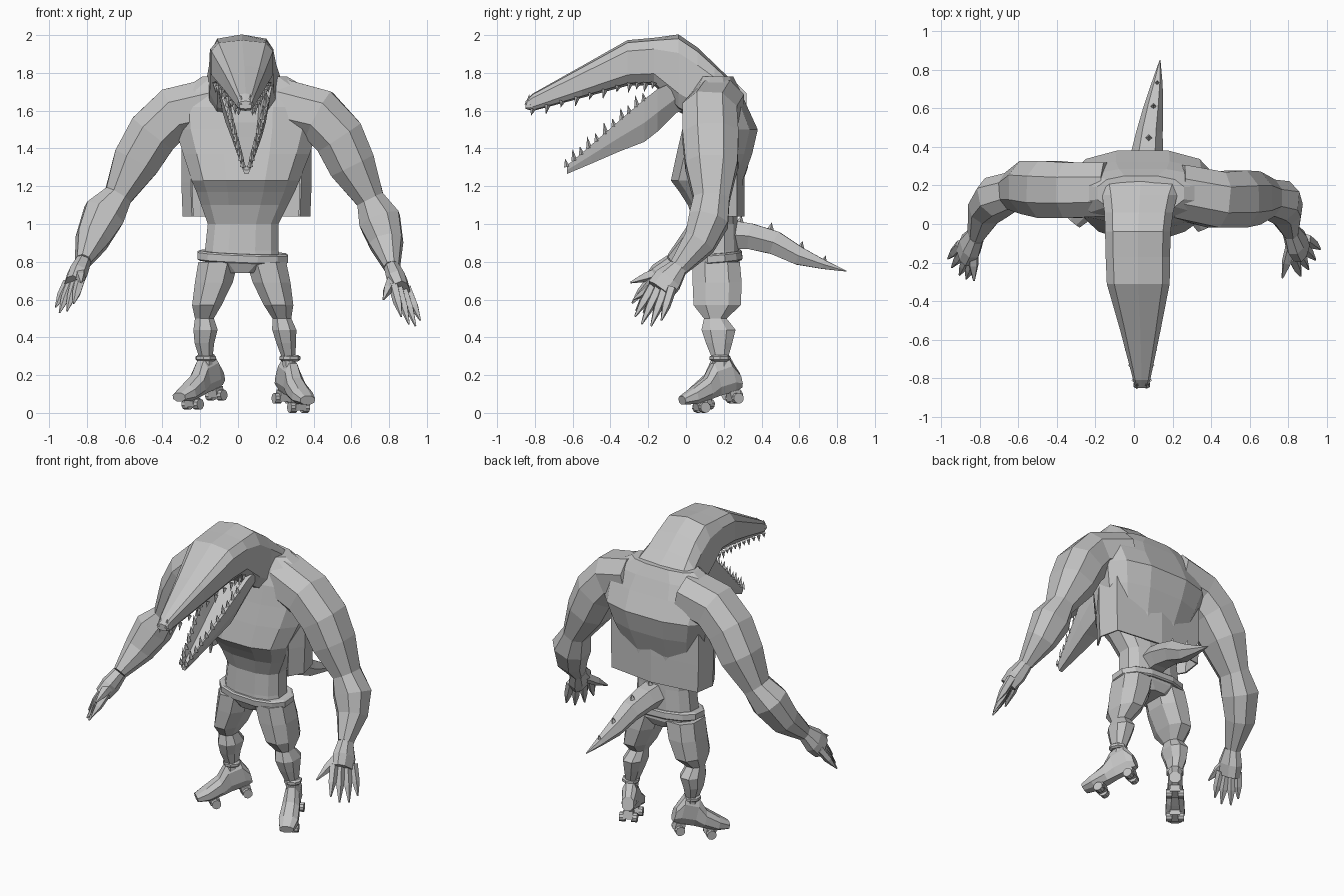
import bpy, bmesh, math
from mathutils import Vector, Matrix

if "Cube" in bpy.data.objects:
    bpy.data.objects.remove(bpy.data.objects["Cube"], do_unlink=True)

grey = bpy.data.materials.new("plain grey")
grey.use_nodes = True
GREY = (0.55, 0.55, 0.55, 1)
grey.diffuse_color = GREY
grey.node_tree.nodes["Principled BSDF"].inputs["Base Color"].default_value = GREY


def finish(name, bm, matrix=None):
    if matrix:
        bm.transform(matrix)
    bmesh.ops.recalc_face_normals(bm, faces=bm.faces)
    mesh = bpy.data.meshes.new(name)
    bm.to_mesh(mesh)
    bm.free()
    mesh.materials.append(grey)
    obj = bpy.data.objects.new(name, mesh)
    bpy.context.collection.objects.link(obj)
    return obj


def loft(name, rings, matrix=None, closed=True):
    """Skin a list of equal-length point rings."""
    bm = bmesh.new()
    rows = [[bm.verts.new(p) for p in ring] for ring in rings]
    count = len(rows[0])
    for a, b in zip(rows, rows[1:]):
        for i in range(count if closed else count - 1):
            j = (i + 1) % count
            bm.faces.new((a[i], a[j], b[j], b[i]))
    if closed:
        bm.faces.new(rows[0])
        bm.faces.new(rows[-1])
    return finish(name, bm, matrix)


def ring(center, u, v, sides=8, power=2.4):
    """Rounded polygon spanned by the half-size vectors u and v."""
    def bend(t):
        return math.copysign(abs(t) ** (2 / power), t)
    peak = bend(math.cos(math.pi / sides))
    angles = [math.tau * (i + 0.5) / sides for i in range(sides)]
    return [Vector(center) + u * bend(math.cos(a)) / peak + v * bend(math.sin(a)) / peak
            for a in angles]


def level(x, y, z, rx, ry, **kw):
    return ring((x, y, z), Vector((rx, 0, 0)), Vector((0, ry, 0)), **kw)


def upright(x, y, low, high, half, **kw):
    return ring((x, y, (low + high) / 2), Vector((half, 0, 0)),
                Vector((0, 0, (high - low) / 2)), **kw)


def tube(name, path, radii, ref, **kw):
    """Limb along a path with rings square to it."""
    pts = [Vector(p) for p in path]
    rings = []
    for i, p in enumerate(pts):
        t = (pts[min(i + 1, len(pts) - 1)] - pts[max(i - 1, 0)]).normalized()
        u = t.cross(Vector(ref)).normalized()
        rings.append(ring(p, u * radii[i][0], t.cross(u) * radii[i][1], **kw))
    return loft(name, rings)


def cone(name, base, tip, radius, sides=4):
    axis = Vector(tip) - Vector(base)
    bm = bmesh.new()
    bmesh.ops.create_cone(bm, cap_ends=True, segments=sides, radius1=radius,
                          radius2=0, depth=axis.length)
    turn = axis.to_track_quat("Z", "Y").to_matrix().to_4x4()
    return finish(name, bm, Matrix.Translation(Vector(base) + axis / 2) @ turn)


def mix(a, b, t):
    return Vector(a).lerp(Vector(b), t)


# Torso: hips, waist, ribs, overhanging chest, humped back, sloping shoulders
torso = [(.02, .16, .74, .09, .1), (.025, .16, .79, .2, .125), (.02, .16, .86, .195, .12),
         (.027, .16, 1.0, .187, .115), (.035, .14, 1.1, .23, .13), (.04, .13, 1.17, .26, .165),
         (.04, .11, 1.23, .285, .19), (.045, .15, 1.37, .335, .2), (.045, .18, 1.5, .375, .2),
         (.045, .165, 1.62, .385, .16), (.045, .16, 1.71, .34, .125), (.035, .16, 1.78, .225, .09)]
loft("torso", [level(*s, sides=12, power=2.6) for s in torso])

# Belt, slightly tilted
belt = [(-.026, .225, .13), (-.018, .24, .138), (.018, .24, .138), (.026, .225, .13)]
band = loft("belt", [level(0, 0, z, rx, ry, sides=12) for z, rx, ry in belt])
band.location = (.025, .16, .825)
band.rotation_euler = (.08, .04, 0)

# Vest hanging from the back and sides
hem = [(-.25, .05), (-.3, .14), (-.28, .27), (.04, .31), (.36, .27), (.39, .14), (.335, .05)]
vest = loft("vest", [[(.04 + (x - .04) * k, y, z) for x, y in hem]
                     for z, k in ((1.42, 1.0), (1.22, 1.0), (1.04, .98))], closed=False)
vest.modifiers.new("cloth", "SOLIDIFY").thickness = .01

# Skull, snout and neck
skull = [(.04, -.85, 1.61, 1.65, .032), (.04, -.81, 1.6, 1.69, .044),
         (.033, -.55, 1.67, 1.835, .105), (.022, -.31, 1.735, 1.97, .163),
         (.02, -.17, 1.74, 1.982, .167), (.02, -.04, 1.6, 1.998, .17),
         (.025, .06, 1.55, 1.93, .178), (.03, .15, 1.55, 1.845, .195), (.04, .26, 1.55, 1.74, .23)]
loft("head", [upright(*s, sides=10, power=3.6) for s in skull])
for side in (-1, 1):
    cone("nostril", (.04 + side * .025, -.835, 1.63), (.04 + side * .025, -.83, 1.685), .02, 6)

# Lower jaw: tapering trough that runs back into the throat
jaw = [(-.63, 1.265, 1.31, .022), (-.5, 1.32, 1.42, .056), (-.35, 1.385, 1.55, .095),
       (-.22, 1.435, 1.66, .125), (-.15, 1.49, 1.715, .14), (-.05, 1.59, 1.76, .155),
       (.08, 1.62, 1.78, .16)]


def trough(y, low, high, half):
    floor = low + (high - low) * .45
    shape = [(-1, high), (-.85, floor), (-.5, low), (.5, low), (.85, floor), (1, high),
             (.8, high), (.5, floor), (-.5, floor), (-.8, high)]
    return [(.045 - max(y + .3, 0) * .05 + half * k, y, z) for k, z in shape]


loft("lower_jaw", [trough(*s) for s in jaw])


# Teeth along both jaw rims
def teeth(name, rim, count, rise):
    for side in (-1, 1):
        for i in range(count):
            t = i / (count - 1) * (len(rim) - 1)
            k = min(int(t), len(rim) - 2)
            x, y, z, half = mix(rim[k], rim[k + 1], t - k)
            root = Vector((x + side * half * .85, y, z))
            size = rise * (.8 + .35 * (i % 2))
            cone(name, root, root + Vector((0, -.01, size)), .016)


teeth("upper_tooth", [Vector((x, y, low + .01, w)) for x, y, low, high, w in skull[1:5]], 11, -.045)
teeth("lower_tooth", [Vector((.045, y, high - .008, w)) for y, low, high, w in jaw[:4]], 11, .055)

# Arms and clawed hands
arm_radii = [(.14, .14), (.14, .145), (.135, .148), (.125, .138), (.075, .095),
             (.11, .105), (.088, .085), (.04, .05)]
arms = {
    "right": [(-.14, .18, 1.63), (-.34, .175, 1.585), (-.45, .18, 1.48), (-.54, .19, 1.33),
              (-.635, .17, 1.15), (-.71, .14, 1.05), (-.77, .07, .92), (-.82, -.06, .8)],
    "left": [(.22, .17, 1.63), (.43, .125, 1.575), (.535, .13, 1.46), (.605, .135, 1.31),
             (.7, .135, 1.13), (.75, .12, 1.02), (.785, .07, .9), (.815, -.04, .77)]}
hands = {
    "right": [(-.875, -.16, .68), (-.83, -.295, .69),
              (-.965, -.18, .56), (-.945, -.225, .53), (-.905, -.265, .54), (-.87, -.285, .58)],
    "left": [(.865, -.14, .65), (.77, -.28, .6),
             (.965, -.13, .49), (.94, -.185, .46), (.905, -.235, .47), (.865, -.27, .51)]}
for side, path in arms.items():
    tube(side + "_arm", path, arm_radii, (0, 1, 0), power=2.3)
    wrist = Vector(path[-1])
    palm, thumb, *tips = [Vector(p) for p in hands[side]]
    tube(side + "_palm", [wrist, mix(wrist, palm, .55), palm],
         [(.04, .048), (.05, .075), (.042, .072)], (0, 1, 0))
    spread = (tips[-1] - tips[0]) * .7
    for i, tip in enumerate(tips):
        root = mix(wrist, palm, .85) + spread * (i / 3 - .5)
        tube(side + "_finger", [root, mix(root, tip, .55), tip],
             [(.023, .023), (.02, .02), (.004, .004)], (0, 1, 0), sides=5)
    root = mix(wrist, palm, .3)
    tube(side + "_thumb", [root, mix(root, thumb, .6), thumb],
         [(.028, .028), (.023, .023), (.004, .004)], (1, 0, 0), sides=5)

# Legs and roller skates, toes turned out and pitched down
leg_rows = [(.16, .8, .105, .125), (.165, .69, .1, .13), (.165, .57, .078, .125),
            (.155, .5, .05, .06), (.172, .44, .064, .09), (.175, .37, .052, .07),
            (.18, .29, .035, .042), (.18, .22, .035, .042)]
leg_x = {"right": (-.105, -.128, -.165, -.178, -.172, -.178, -.17, -.17),
         "left": (.15, .178, .215, .232, .245, .255, .268, .275)}
boot = [(.09, .075, .16, .035), (.05, .065, .25, .044), (-.04, .065, .24, .044),
        (-.1, .06, .175, .053), (-.19, .055, .14, .058), (-.26, .07, .115, .042)]
ankle = Matrix.Translation((0, 0, .22))
for side, angle, lift in (("right", -40, .05), ("left", 25, .033)):
    loft(side + "_leg", [level(x, *row) for x, row in zip(leg_x[side], leg_rows)])
    base = (Matrix.Translation((leg_x[side][-1], .18, lift)) @ ankle
            @ Matrix.Rotation(math.radians(angle), 4, "Z"))
    place = base @ Matrix.Rotation(math.radians(14), 4, "X") @ ankle.inverted()
    loft(side + "_boot", [upright(0, *s) for s in boot], place)
    loft(side + "_cuff", [level(0, 0, .29 - lift - .22 + z, r, r) for z, r in
                          ((-.017, .038), (-.008, .05), (.008, .05), (.017, .038))], base)
    for y in (-.16, .04):
        bm = bmesh.new()
        bmesh.ops.create_cube(bm, size=1)
        finish(side + "_truck", bm, place @ Matrix.Translation((0, y, .045))
               @ Matrix.Diagonal((.06, .06, .05, 1)))
        for x in (-.036, .036):
            bm = bmesh.new()
            bmesh.ops.create_cone(bm, cap_ends=True, segments=10, radius1=.029,
                                  radius2=.029, depth=.036)
            finish(side + "_wheel", bm, place @ Matrix.Translation((x, y, .029))
                   @ Matrix.Rotation(math.pi / 2, 4, "Y"))

# Drooping tail with spikes on its ridge
tail = [(.05, .2, .945), (.065, .34, .935), (.08, .47, .9), (.1, .6, .83),
        (.12, .73, .785), (.135, .85, .75)]
tail_radii = [(.08, .085), (.068, .075), (.062, .06), (.048, .045), (.024, .025), (.002, .002)]
tube("tail", tail, tail_radii, (1, 0, 0), sides=6, power=2)
for k, t, size in ((0, .6, .05), (1, .8, .05), (3, .05, .045), (4, .0, .03)):
    root = mix(tail[k], tail[k + 1], t)
    root.z += .8 * (tail_radii[k][0] * (1 - t) + tail_radii[k + 1][0] * t)
    cone("tail_spike", root, root + Vector((0, .01, size)), size * .5)
